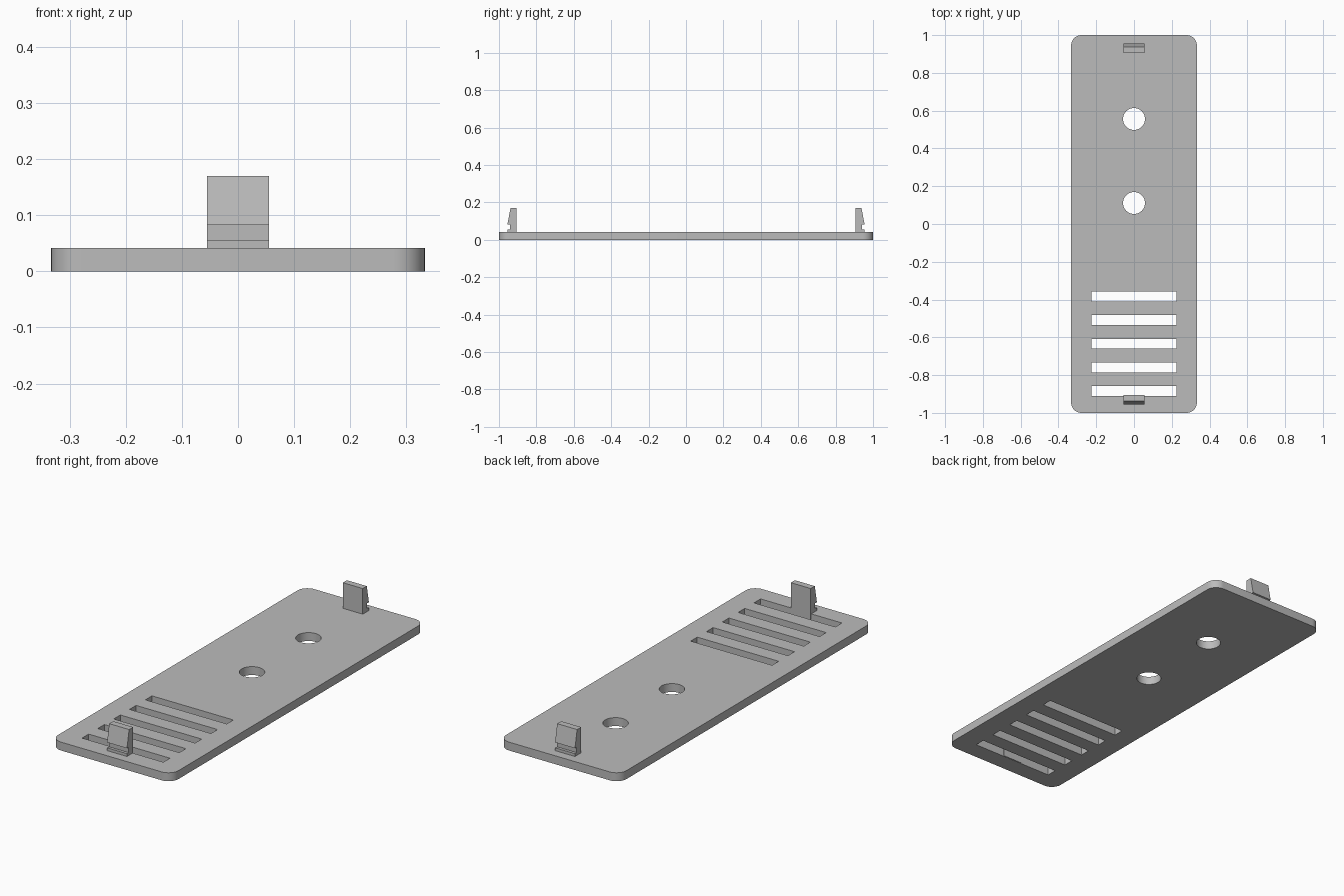
import bpy, bmesh, math

cube = bpy.data.objects.get("Cube")
if cube:
    bpy.data.objects.remove(cube, do_unlink=True)

# Single plastic colour
grey = bpy.data.materials.new("grey plastic")
grey.use_nodes = True
colour = (0.5, 0.5, 0.5, 1)
grey.diffuse_color = colour
grey.node_tree.nodes["Principled BSDF"].inputs["Base Color"].default_value = colour

HALF_X, HALF_Y, THICK, RADIUS = 0.333, 1.0, 0.042, 0.055


def arc(cx, cy, r, start, sweep, steps):
    """Points along a circular arc, angles in degrees."""
    angles = [math.radians(start + sweep * i / steps) for i in range(steps + 1)]
    return [(cx + r * math.cos(a), cy + r * math.sin(a)) for a in angles]


def rectangle(cx, cy, hx, hy):
    return [(cx - hx, cy - hy), (cx + hx, cy - hy), (cx + hx, cy + hy), (cx - hx, cy + hy)]


def finish(obj):
    obj.data.materials.clear()
    obj.data.materials.append(grey)
    bpy.ops.object.select_all(action="DESELECT")
    obj.select_set(True)
    bpy.context.view_layer.objects.active = obj
    bpy.ops.object.shade_smooth_by_angle(angle=math.radians(30))


# Plate outline with rounded corners
outline = []
for i, (sx, sy) in enumerate([(1, 1), (-1, 1), (-1, -1), (1, -1)]):
    outline += arc(sx * (HALF_X - RADIUS), sy * (HALF_Y - RADIUS), RADIUS, 90 * i, 90, 10)

# Two round holes and five vent slots
loops = [outline]
loops += [arc(0, y, 0.058, 0, 360, 48)[:-1] for y in (0.556, 0.111)]
loops += [rectangle(0, -0.384 - 0.125 * i, 0.225, 0.026) for i in range(5)]

# Plate: filled flat curve, extruded and turned into a mesh
curve = bpy.data.curves.new("plate", "CURVE")
curve.dimensions = "2D"
curve.fill_mode = "BOTH"
curve.extrude = THICK / 2
for loop in loops:
    spline = curve.splines.new("POLY")
    spline.points.add(len(loop) - 1)
    spline.use_cyclic_u = True
    for point, (x, y) in zip(spline.points, loop):
        point.co = (x, y, THICK / 2, 1)
plate = bpy.data.objects.new("plate", curve)
bpy.context.collection.objects.link(plate)
bpy.ops.object.select_all(action="DESELECT")
plate.select_set(True)
bpy.context.view_layer.objects.active = plate
bpy.ops.object.convert(target="MESH")
bm = bmesh.new()
bm.from_mesh(plate.data)
bmesh.ops.remove_doubles(bm, verts=bm.verts, dist=0.0001)
bmesh.ops.recalc_face_normals(bm, faces=bm.faces)
bm.to_mesh(plate.data)
bm.free()
finish(plate)

# Snap clips: barbed side profile (distance from centre, height)
PROFILE = [(0.906, 0.001), (0.955, 0.001), (0.955, 0.056), (0.941, 0.056),
           (0.941, 0.083), (0.955, 0.083), (0.938, 0.17), (0.906, 0.17)]


def clip(name, side):
    bm = bmesh.new()
    face = bm.faces.new([bm.verts.new((-0.055, side * y, z)) for y, z in PROFILE])
    swept = bmesh.ops.extrude_face_region(bm, geom=[face])["geom"]
    bmesh.ops.translate(bm, vec=(0.11, 0, 0),
                        verts=[v for v in swept if isinstance(v, bmesh.types.BMVert)])
    bmesh.ops.recalc_face_normals(bm, faces=bm.faces)
    mesh = bpy.data.meshes.new(name)
    bm.to_mesh(mesh)
    bm.free()
    obj = bpy.data.objects.new(name, mesh)
    bpy.context.collection.objects.link(obj)
    finish(obj)


clip("front_clip", -1)
clip("back_clip", 1)
